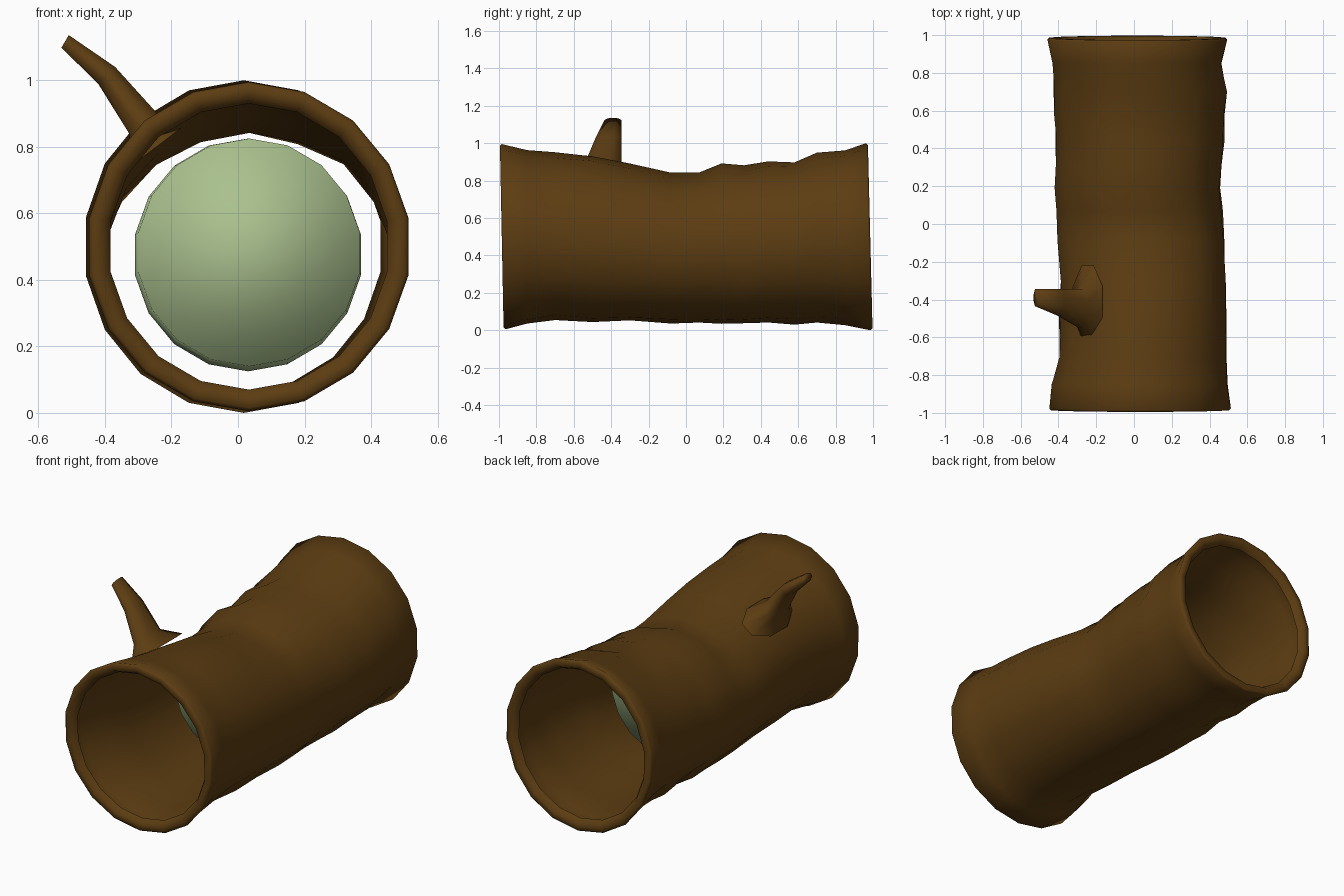
import bpy, bmesh, math, random

if "Cube" in bpy.data.objects:
    bpy.data.objects.remove(bpy.data.objects["Cube"])
random.seed(4)


def material(name, rgb):
    m = bpy.data.materials.new(name)
    m.diffuse_color = (*rgb, 1)
    m.use_nodes = True
    m.node_tree.nodes["Principled BSDF"].inputs["Base Color"].default_value = m.diffuse_color
    return m


bark = material("bark brown", (0.107, 0.046, 0.006))
pale = material("pale green", (0.40, 0.53, 0.27))


def loft(name, rings, mat, cap_start=False, cap_end=False, flip=False):
    """Skin a list of closed point rings into one smooth object."""
    bm = bmesh.new()
    vs = [[bm.verts.new(p) for p in r] for r in rings]
    for a, b in zip(vs, vs[1:]):
        n = len(a)
        for i in range(n):
            bm.faces.new((a[i], a[(i + 1) % n], b[(i + 1) % n], b[i]))
    if cap_start:
        bm.faces.new(vs[0][::-1])
    if cap_end:
        bm.faces.new(vs[-1])
    if flip:
        bmesh.ops.reverse_faces(bm, faces=bm.faces[:])
    for f in bm.faces:
        f.smooth = True
    me = bpy.data.meshes.new(name)
    bm.to_mesh(me)
    bm.free()
    me.materials.append(mat)
    ob = bpy.data.objects.new(name, me)
    bpy.context.collection.objects.link(ob)
    return ob


SIDES = 18


def log_ring(y, left, right, bottom, top, inset=0.0, tilt=0.0, rough=0.0):
    cx, cz = (left + right) / 2, (bottom + top) / 2
    rx, rz = (right - left) / 2 - inset, (top - bottom) / 2 - inset
    pts = []
    for i in range(SIDES):
        a = 2 * math.pi * i / SIDES + math.pi / 2
        k = 1 + random.uniform(-rough, rough * 0.4)
        z = cz + rz * k * math.sin(a)
        pts.append((cx + rx * k * math.cos(a), y + tilt * (0.5 - z), z))
    return pts


# Log shell: y, left, right, bottom, top
stations = [
    (-0.85, -0.44, 0.50, 0.03, 0.97), (-0.70, -0.405, 0.50, 0.05, 0.955),
    (-0.50, -0.40, 0.50, 0.04, 0.93), (-0.30, -0.40, 0.49, 0.045, 0.89),
    (-0.08, -0.41, 0.485, 0.035, 0.845), (0.07, -0.415, 0.475, 0.035, 0.84),
    (0.19, -0.425, 0.465, 0.03, 0.89), (0.31, -0.42, 0.475, 0.03, 0.88),
    (0.44, -0.42, 0.485, 0.035, 0.91), (0.58, -0.43, 0.485, 0.03, 0.90),
    (0.70, -0.43, 0.50, 0.04, 0.95), (0.85, -0.44, 0.475, 0.03, 0.96)]
front = (-0.455, 0.52, 0.005, 0.995)
back = (-0.465, 0.50, 0.0, 1.0)
rings = [log_ring(-0.95, *front, 0.065, 0.02), log_ring(-0.985, *front, 0.045, 0.02),
         log_ring(-0.985, *front, 0.01, 0.02), log_ring(-0.975, *front, 0, 0.02)]
rings += [log_ring(*s, rough=0.02) for s in stations]
rings += [log_ring(0.975, *back, 0, 0.025), log_ring(0.985, *back, 0.01, 0.025),
          log_ring(0.985, *back, 0.045, 0.025), log_ring(0.95, *back, 0.065, 0.025)]
loft("hollow_log", rings, bark, flip=True)


# Branch stub: centre x, z, half width, y range, cross direction angle
def branch_ring(x, z, half, y0, y1, ang):
    pts = []
    for i in range(8):
        a = 2 * math.pi * (i + 0.5) / 8
        c = max(-1, min(1, 1.08 * math.cos(a)))
        s = max(-1, min(1, 1.08 * math.sin(a)))
        w = half * c
        pts.append((x + w * math.cos(ang), (y0 + y1) / 2 + (y1 - y0) / 2 * s,
                    z + w * math.sin(ang)))
    return pts


loft("branch_stub", [
    branch_ring(-0.245, 0.80, 0.10, -0.60, -0.22, 0.65),
    branch_ring(-0.285, 0.87, 0.052, -0.545, -0.345, 0.65),
    branch_ring(-0.395, 1.015, 0.036, -0.485, -0.345, 0.78),
    branch_ring(-0.52, 1.117, 0.022, -0.435, -0.345, 1.05)],
    bark, cap_end=True)

# Green plug inside the log, its normals turned inward so it shades like a hollow
plug = (-0.315, 0.375, 0.125, 0.825)
loft("green_plug", [log_ring(-0.16, -0.305, 0.372, 0.14, 0.825),
                    log_ring(0.0, *plug),
                    log_ring(0.17, -0.31, 0.372, 0.125, 0.825)],
     pale, cap_start=True, cap_end=True)
